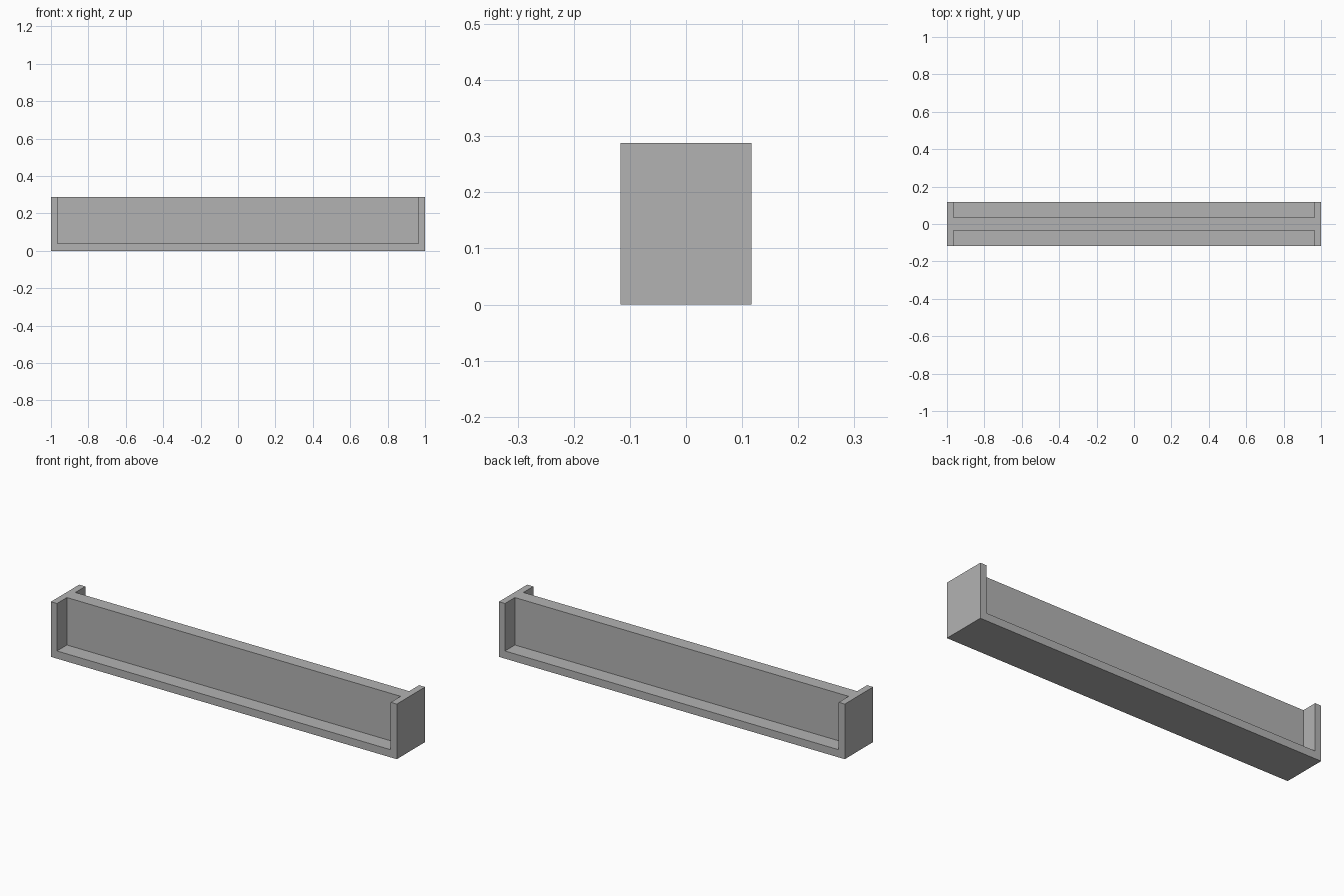
import bpy

cube = bpy.data.objects.get("Cube")
if cube:
    bpy.data.objects.remove(cube, do_unlink=True)

# Overall size and wall thicknesses
LENGTH, DEPTH, HEIGHT = 2.0, 0.234, 0.288
END, FLOOR, WEB = 0.035, 0.04, 0.07

grey = bpy.data.materials.new("plain grey")
grey.use_nodes = True
grey.diffuse_color = (0.45, 0.45, 0.45, 1)
grey.node_tree.nodes["Principled BSDF"].inputs["Base Color"].default_value = grey.diffuse_color


def box(name, low, high):
    """Axis-aligned block between two corners."""
    centre = [(a + b) / 2 for a, b in zip(low, high)]
    bpy.ops.mesh.primitive_cube_add(size=1, location=centre)
    obj = bpy.context.object
    obj.name = name
    obj.scale = [b - a for a, b in zip(low, high)]
    bpy.ops.object.transform_apply(location=True, rotation=False, scale=True)
    obj.data.materials.append(grey)
    return obj


# Solid block, later hollowed into end plates, floor and central web
channel = box("double_channel", (-LENGTH / 2, -DEPTH / 2, 0),
              (LENGTH / 2, DEPTH / 2, HEIGHT))

# Matching front and back recesses, open at the top and outer side
inner = LENGTH / 2 - END
for name, side in (("front", -1), ("back", 1)):
    near, far = sorted((side * WEB / 2, side * DEPTH))
    cutter = box(name + "_recess_cutter", (-inner, near, FLOOR),
                 (inner, far, HEIGHT * 2))
    cutter.hide_render = True
    cut = channel.modifiers.new(name + "_recess", "BOOLEAN")
    cut.operation = "DIFFERENCE"
    cut.solver = "EXACT"
    cut.object = cutter
    bpy.context.view_layer.objects.active = channel
    bpy.ops.object.modifier_apply(modifier=cut.name)
    bpy.data.objects.remove(cutter, do_unlink=True)
